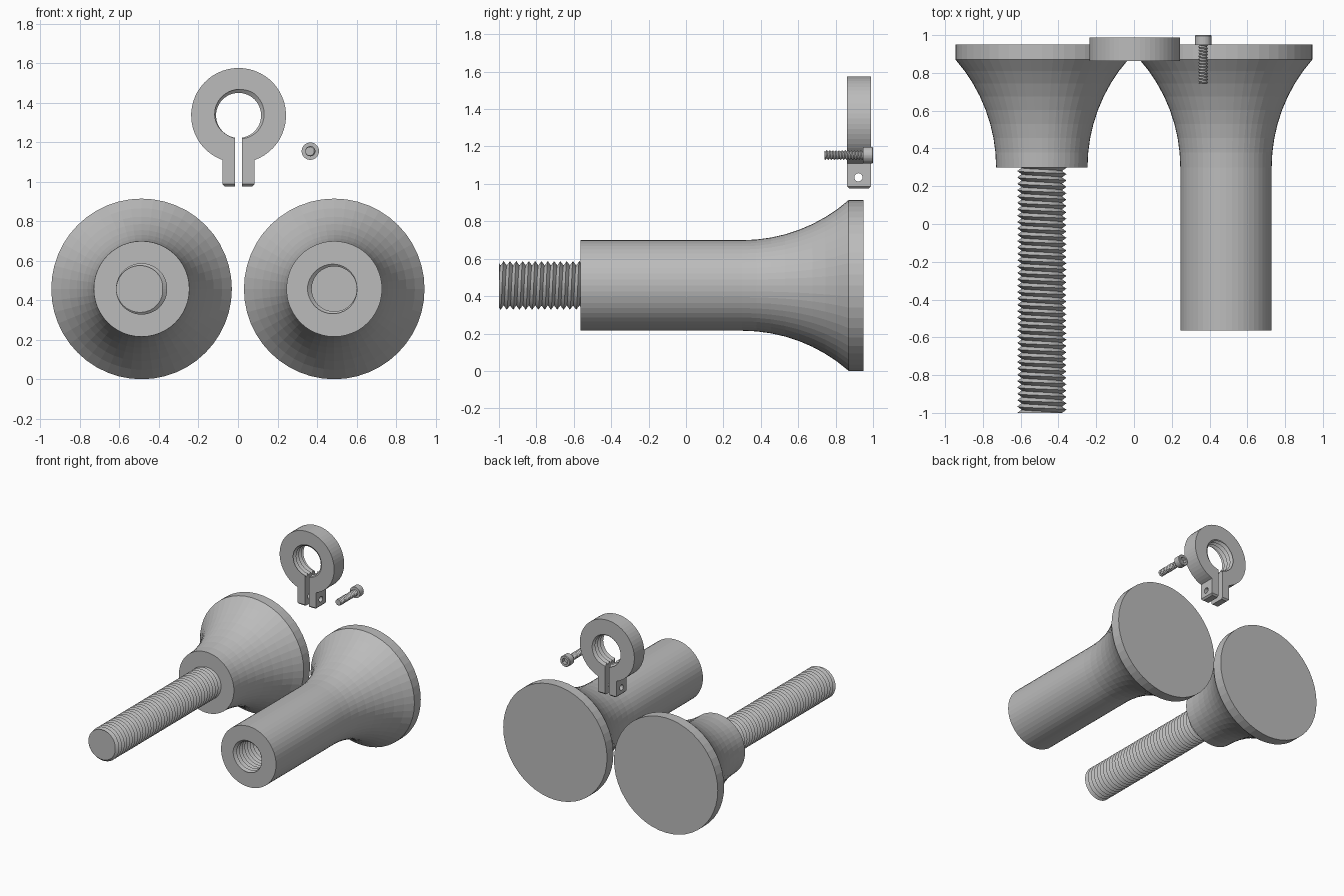
import bpy, bmesh, math
from mathutils import Matrix, Vector

if "Cube" in bpy.data.objects:
    bpy.data.objects.remove(bpy.data.objects["Cube"])

grey = bpy.data.materials.new("plain grey")
grey.use_nodes = True
colour = (0.5, 0.5, 0.5, 1)
grey.diffuse_color = colour
grey.node_tree.nodes["Principled BSDF"].inputs["Base Color"].default_value = colour


def finish(bm, name, location=(0, 0, 0)):
    bmesh.ops.remove_doubles(bm, verts=bm.verts, dist=1e-5)
    bmesh.ops.dissolve_degenerate(bm, edges=bm.edges, dist=1e-6)
    bmesh.ops.recalc_face_normals(bm, faces=bm.faces)
    mesh = bpy.data.meshes.new(name)
    bm.to_mesh(mesh)
    bm.free()
    mesh.materials.append(grey)
    obj = bpy.data.objects.new(name, mesh)
    obj.location = location
    bpy.context.collection.objects.link(obj)
    return obj


def skin(bm, columns):
    """Join neighbouring columns of points with quads."""
    cols = [[bm.verts.new(p) for p in col] for col in columns]
    for a, b in zip(cols, cols[1:]):
        for k in range(len(a) - 1):
            bm.faces.new((a[k], a[k + 1], b[k + 1], b[k]))


def around(r, y, turn):
    a = 2 * math.pi * turn
    return Vector((r * math.cos(a), y, r * math.sin(a)))


def lathe(bm, profile, n=48):
    """Spin (radius, y) points about the y axis."""
    skin(bm, [[around(r, y, (i % n) / n) for r, y in profile] for i in range(n + 1)])


def thread(bm, y0, y1, root, crest, pitch, n=48, start=0, end=0):
    """Helical V thread, with flat ends reaching the start and end radii."""
    columns = []
    for i in range(n + 1):
        turn = i / n
        col = [around(start, y0, (i % n) / n)]
        for k in range(-2, 2 * math.ceil((y1 - y0) / pitch) + 2):
            y = min(max(y0 + pitch * (k / 2 + turn), y0), y1)
            f = ((y - y0) / pitch - turn) % 1
            r = root + (crest - root) * (1 - abs(2 * f - 1))
            col.append(around(r, y, (i % n) / n))
        col.append(around(end, y1, (i % n) / n))
        columns.append(col)
    skin(bm, columns)


def cylinder(name, radius, depth, sides, location, axis):
    bm = bmesh.new()
    bmesh.ops.create_cone(bm, cap_ends=True, segments=sides, radius1=radius, radius2=radius,
                          depth=depth, matrix=Matrix.Rotation(math.pi / 2, 4, axis))
    return finish(bm, name, location)


def cut(obj, cutters):
    """Subtract the cutters, then remove them."""
    for cutter in cutters:
        cutter.hide_render = True
        mod = obj.modifiers.new("cut", "BOOLEAN")
        mod.operation = "DIFFERENCE"
        mod.solver = "EXACT"
        mod.object = cutter
    bpy.context.view_layer.update()
    graph = bpy.context.evaluated_depsgraph_get()
    mesh = bpy.data.meshes.new_from_object(obj.evaluated_get(graph))
    obj.modifiers.clear()
    obj.data = mesh
    for cutter in cutters:
        bpy.data.objects.remove(cutter)


# Flared profile shared by both large parts
NECK, FLANGE, FLARE_Y, RIM_Y, BACK_Y = 0.242, 0.457, 0.3, 0.87, 0.95
dy, dr = RIM_Y - FLARE_Y, FLANGE - NECK
arc_r = (dy * dy + dr * dr) / (2 * dr)
sweep = math.asin(dy / arc_r)
flare = [(NECK + arc_r * (1 - math.cos(sweep * k / 8)), FLARE_Y + arc_r * math.sin(sweep * k / 8))
         for k in range(9)] + [(FLANGE, BACK_Y), (0, BACK_Y)]
PITCH = 0.0337

# Short flared end with the threaded rod
bm = bmesh.new()
lathe(bm, [(0, FLARE_Y)] + flare)
finish(bm, "flared_end", (-0.488, 0, FLANGE))
bm = bmesh.new()
thread(bm, -1, FLARE_Y + 0.01, 0.107, 0.13, PITCH)
finish(bm, "threaded_rod", (-0.488, 0, FLANGE))

# Long flared handle with a threaded bore
bm = bmesh.new()
lathe(bm, [(NECK, -0.563)] + flare)
thread(bm, -0.563, 0.76, 0.114, 0.136, PITCH, start=NECK)
finish(bm, "threaded_handle", (0.487, 0, FLANGE))

# Clamp ring: keyhole outline, extruded, with bevelled lug ends
RING, LUG, CX, CZ, FOOT = 0.24, 0.081, 0.003, 1.335, -0.36
half = math.asin(LUG / RING)
bm = bmesh.new()
outline = [(-LUG, FOOT)]
for k in range(49):
    a = -math.pi / 2 - half - (2 * math.pi - 2 * half) * k / 48
    outline.append((RING * math.cos(a), RING * math.sin(a)))
outline.append((LUG, FOOT))
face = bm.faces.new([bm.verts.new((x, 0.862, z)) for x, z in outline])
extruded = bmesh.ops.extrude_face_region(bm, geom=[face])
bmesh.ops.translate(bm, vec=(0, 0.126, 0),
                    verts=[v for v in extruded["geom"] if isinstance(v, bmesh.types.BMVert)])
bmesh.ops.recalc_face_normals(bm, faces=bm.faces)
foot_edges = [e for e in bm.edges if all(v.co.z < FOOT + 0.001 for v in e.verts)]
bmesh.ops.bevel(bm, geom=foot_edges, offset=0.012, segments=1, affect="EDGES")
clamp = finish(bm, "clamp_ring", (CX, 0, CZ))

# Threaded hole, slit and cross hole in the clamp
bm = bmesh.new()
thread(bm, 0.84, 1.01, 0.114, 0.136, PITCH)
hole = finish(bm, "hole_cutter", (CX, 0, CZ))
bm = bmesh.new()
bmesh.ops.create_cube(bm, size=1, matrix=Matrix.Diagonal((0.036, 0.3, 0.4, 1)))
slit = finish(bm, "slit_cutter", (CX, 0.925, CZ - 0.28))
cross = cylinder("cross_cutter", 0.022, 0.4, 24, (CX, 0.922, 1.035), "Y")
cut(clamp, [hole, slit, cross])

# Small socket-head screw
SCREW = (0.366, 0, 1.154)
bm = bmesh.new()
thread(bm, 0.74, 0.955, 0.019, 0.026, 0.0165, n=20)
finish(bm, "screw_shank", SCREW)
bm = bmesh.new()
lathe(bm, [(0, 0.947), (0.044, 0.947), (0.044, 0.996), (0.04, 1), (0, 1)], 32)
head = finish(bm, "screw_head", SCREW)
socket = cylinder("socket_cutter", 0.026, 0.06, 6, (SCREW[0], 1, SCREW[2]), "X")
cut(head, [socket])
